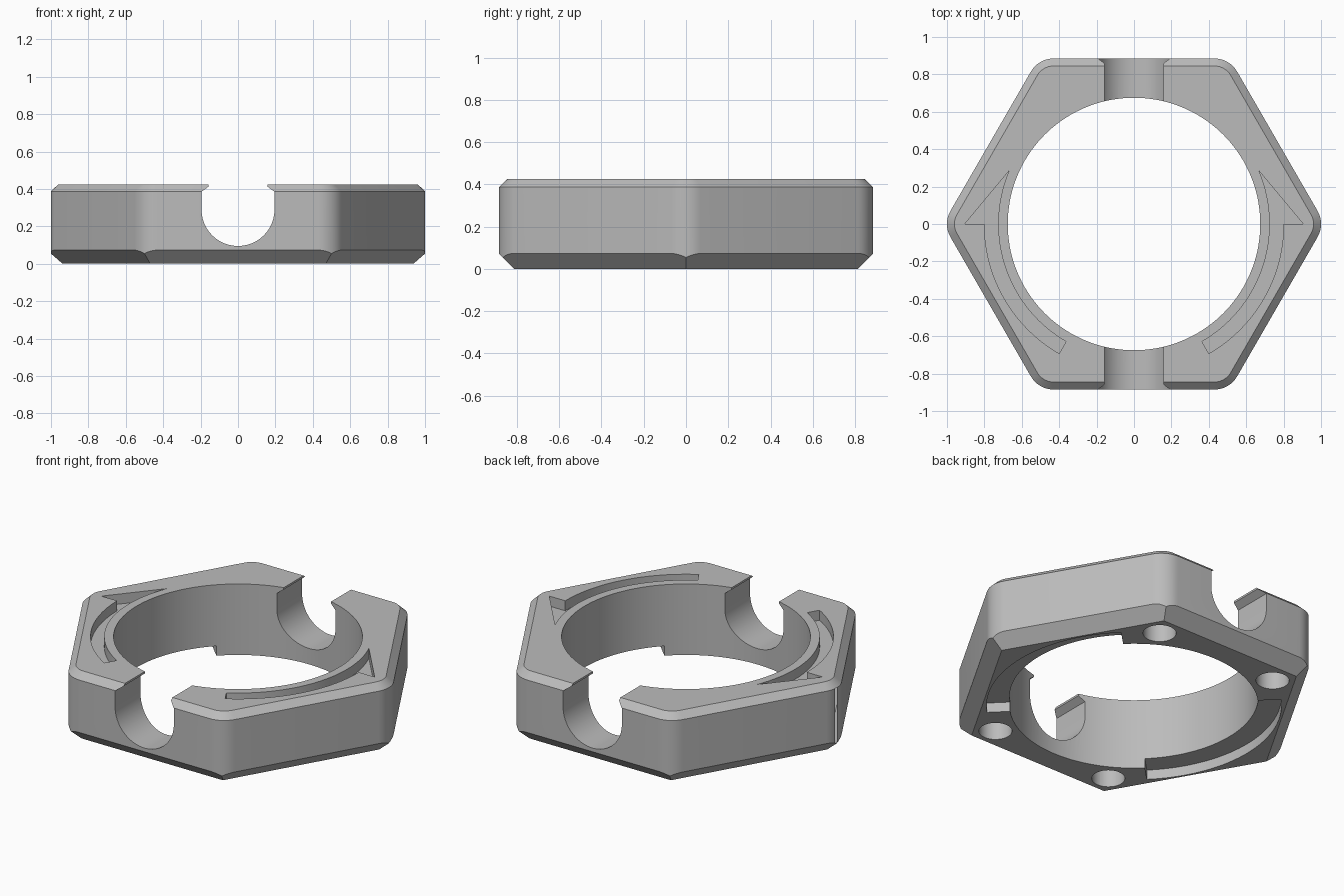
import bpy, bmesh
from math import sin, cos, radians, pi, sqrt
from mathutils import Matrix

if "Cube" in bpy.data.objects:
    bpy.data.objects.remove(bpy.data.objects["Cube"], do_unlink=True)

HEIGHT, APOTHEM, BORE = 0.425, 0.885, 0.675


def arc(radius, start, end, steps, cx=0.0, cy=0.0):
    """Points along an arc, angles in degrees."""
    angles = [radians(start + (end - start) * i / steps) for i in range(steps + 1)]
    return [(cx + radius * cos(a), cy + radius * sin(a)) for a in angles]


def hexagon(apothem, fillet=0.0, steps=8):
    """Hexagon outline with corners on the x axis, rounded if a fillet is given."""
    centre = (apothem - fillet) * 2 / sqrt(3)
    pts = []
    for k in range(6):
        a = k * 60
        cx, cy = centre * cos(radians(a)), centre * sin(radians(a))
        pts += arc(fillet, a - 30, a + 30, steps, cx, cy) if fillet else [(cx, cy)]
    return pts


def loft(name, sections):
    """Closed solid through (outline, z) sections with equal point counts."""
    bm = bmesh.new()
    rings = [[bm.verts.new((x, y, z)) for x, y in pts] for pts, z in sections]
    n = len(rings[0])
    for low, high in zip(rings, rings[1:]):
        for i in range(n):
            j = (i + 1) % n
            bm.faces.new((low[i], low[j], high[j], high[i]))
    bm.faces.new(rings[0][::-1])
    bm.faces.new(rings[-1])
    bmesh.ops.recalc_face_normals(bm, faces=bm.faces)
    mesh = bpy.data.meshes.new(name)
    bm.to_mesh(mesh)
    bm.free()
    obj = bpy.data.objects.new(name, mesh)
    bpy.context.collection.objects.link(obj)
    return obj


def prism(name, pts, z0, z1):
    return loft(name, [(pts, z0), (pts, z1)])


def combine(target, tool, operation="DIFFERENCE"):
    """Apply a boolean and discard the helper solid."""
    tool.hide_render = True
    mod = target.modifiers.new("cut", "BOOLEAN")
    mod.operation, mod.solver, mod.object = operation, "EXACT", tool
    bpy.context.view_layer.objects.active = target
    bpy.ops.object.modifier_apply(modifier=mod.name)
    bpy.data.objects.remove(tool, do_unlink=True)


# Hexagonal body with filleted corners and a top chamfer
ring = loft("hexagonal_ring", [
    (hexagon(APOTHEM, 0.14), 0),
    (hexagon(APOTHEM, 0.14), 0.387),
    (hexagon(APOTHEM - 0.04, 0.10), HEIGHT)])

# Bottom chamfer with crisp corners
combine(ring, loft("bottom_chamfer", [
    (hexagon(APOTHEM - 0.073), 0), (hexagon(APOTHEM + 0.427), 0.5)]), "INTERSECT")

# Round bore
combine(ring, prism("bore", arc(BORE, 0, 357.5, 143), -0.1, 0.6))

# Round-bottomed slot with overhanging lips, through front and back
half, lip = 0.195, 0.157
slot = prism("slot", arc(half, 180, 360, 40, 0, 0.29)
             + [(half, 0.385), (lip, 0.413), (lip, 0.6),
                (-lip, 0.6), (-lip, 0.413), (-half, 0.385)], -1.2, 1.2)
slot.data.transform(Matrix.Rotation(pi / 2, 4, "X"))
combine(ring, slot)

for side in (1, -1):
    # Curved arrow groove in the top face
    arrow = (arc(0.726, 157, 240, 40) + arc(0.80, 240, 180, 30) + [(-0.905, 0)])
    combine(ring, prism("arrow_groove", [(-side * x, y) for x, y in arrow],
                        HEIGHT - 0.06, 0.6))
    # Curved relief under the bore edge
    relief = arc(0.80, -45, 45, 40) + arc(0.60, 45, -45, 40)
    combine(ring, prism("relief", [(side * x, y) for x, y in relief], -0.1, 0.058))
    # Blind holes in the underside
    for end in (1, -1):
        hole = arc(0.09, 0, 350, 35, side * 0.40, end * 0.693)
        combine(ring, prism("blind_hole", hole, -0.1, 0.18))

# Finish
grey = bpy.data.materials.new("light_grey")
grey.use_nodes = True
grey.diffuse_color = (0.5, 0.5, 0.5, 1)
grey.node_tree.nodes["Principled BSDF"].inputs["Base Color"].default_value = (0.5, 0.5, 0.5, 1)
ring.data.materials.clear()
ring.data.materials.append(grey)
for face in ring.data.polygons:
    face.material_index = 0
bpy.ops.object.select_all(action="DESELECT")
ring.select_set(True)
bpy.context.view_layer.objects.active = ring
bpy.ops.object.shade_smooth_by_angle(angle=radians(25))
